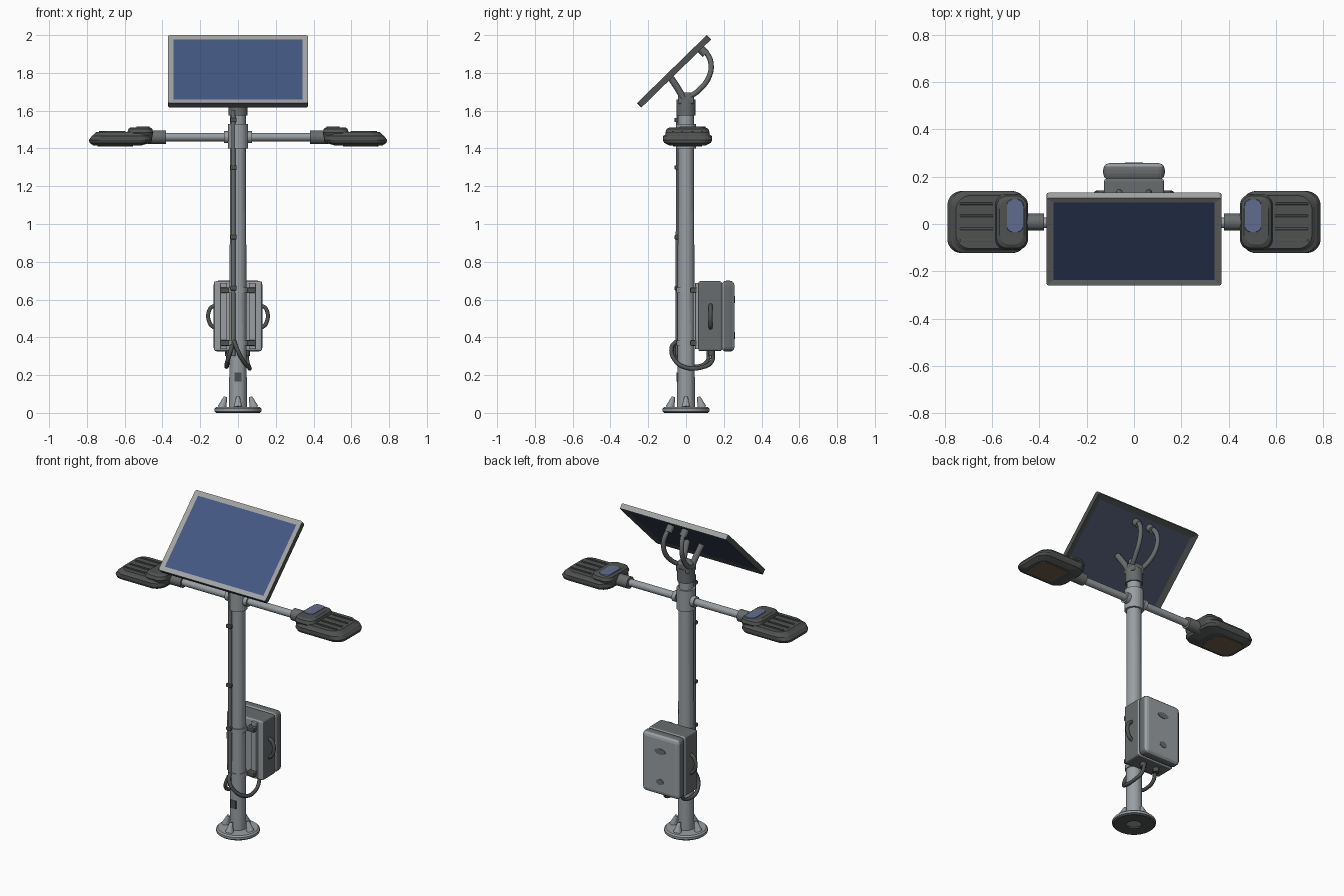
import bpy, bmesh, math
from mathutils import Matrix, Vector

if "Cube" in bpy.data.objects:
    bpy.data.objects.remove(bpy.data.objects["Cube"], do_unlink=True)


def material(name, *rgb):
    m = bpy.data.materials.new(name)
    m.use_nodes = True
    m.diffuse_color = (*rgb, 1)
    m.node_tree.nodes["Principled BSDF"].inputs["Base Color"].default_value = (*rgb, 1)
    return m


STEEL = material("galvanised grey", 0.32, 0.345, 0.365)
MID = material("bracket grey", 0.14, 0.15, 0.155)
DARK = material("charcoal", 0.08, 0.085, 0.085)
FRAME = material("frame grey", 0.36, 0.37, 0.365)
BLUE = material("solar blue", 0.055, 0.095, 0.22)
SLATE = material("panel back slate", 0.06, 0.075, 0.125)
GLASS = material("lamp window blue", 0.12, 0.15, 0.27)
LENS = material("lens brown", 0.17, 0.115, 0.07)


def finish(name, bm, *mats):
    bmesh.ops.recalc_face_normals(bm, faces=bm.faces)
    me = bpy.data.meshes.new(name)
    bm.to_mesh(me)
    bm.free()
    for m in mats:
        me.materials.append(m)
    ob = bpy.data.objects.new(name, me)
    bpy.context.collection.objects.link(ob)
    return ob


def box(name, centre, size, mat, bevel=0):
    bm = bmesh.new()
    bmesh.ops.create_cube(bm, size=1, matrix=Matrix.Translation(centre) @ Matrix.Diagonal((*size, 1)))
    if bevel:
        bmesh.ops.bevel(bm, geom=bm.edges[:], offset=bevel, segments=3, profile=0.5, affect='EDGES')
    return finish(name, bm, mat)


def rod(name, a, b, r1, mat, r2=None, sides=24):
    a, b = Vector(a), Vector(b)
    turn = (b - a).to_track_quat('Z', 'Y').to_matrix().to_4x4()
    bm = bmesh.new()
    bmesh.ops.create_cone(bm, cap_ends=True, segments=sides, radius1=r1,
                          radius2=r1 if r2 is None else r2, depth=(b - a).length,
                          matrix=Matrix.Translation((a + b) / 2) @ turn)
    return finish(name, bm, mat)


def tube(name, pts, r, mat):
    cu = bpy.data.curves.new(name, 'CURVE')
    cu.dimensions = '3D'
    cu.bevel_depth, cu.bevel_resolution, cu.use_fill_caps = r, 3, True
    sp = cu.splines.new('BEZIER')
    sp.bezier_points.add(len(pts) - 1)
    for p, co in zip(sp.bezier_points, pts):
        p.co = co
        p.handle_left_type = p.handle_right_type = 'AUTO'
    cu.materials.append(mat)
    ob = bpy.data.objects.new(name, cu)
    bpy.context.collection.objects.link(ob)
    return ob


def loft(name, rings, corner, mat):
    """Stack rounded rectangles given as (z, cx, cy, half x, half y)."""
    bm = bmesh.new()
    loops = []
    for z, cx, cy, hx, hy in rings:
        loop = []
        for i in range(24):
            ang = math.tau * (i + 0.5) / 24
            c, s = math.cos(ang), math.sin(ang)
            r = min(corner, hx, hy)
            loop.append(bm.verts.new((cx + math.copysign(hx - r, c) + r * c,
                                      cy + math.copysign(hy - r, s) + r * s, z)))
        loops.append(loop)
    for lo, hi in zip(loops, loops[1:]):
        for i in range(24):
            j = (i + 1) % 24
            bm.faces.new((lo[i], lo[j], hi[j], hi[i]))
    bm.faces.new(loops[0])
    bm.faces.new(loops[-1])
    return finish(name, bm, mat)


# Pole and base
rod("pole", (0, 0, 0.01), (0, 0, 1.6), 0.047, STEEL, 0.041, 32)
bm = bmesh.new()
profile = [(0.042, 0), (0.115, 0), (0.124, 0.008), (0.124, 0.022), (0.115, 0.03), (0.042, 0.03)]
verts = [bm.verts.new((r, 0, z)) for r, z in profile]
edges = [bm.edges.new((a, b)) for a, b in zip(verts, verts[1:])]
bmesh.ops.spin(bm, geom=verts + edges, cent=(0, 0, 0), axis=(0, 0, 1), angle=math.tau, steps=40, use_merge=True)
bmesh.ops.remove_doubles(bm, verts=bm.verts, dist=0.0001)
for f in bm.faces:
    f.material_index = int(f.calc_center_median().z < 0.005)
finish("base_flange", bm, STEEL, DARK)
for i in range(4):
    c, s = math.cos(i * math.pi / 2), math.sin(i * math.pi / 2)
    rod("base_bolt", (0.085 * c, 0.085 * s, 0.028), (0.066 * c, 0.066 * s, 0.085), 0.024, STEEL, 0.009, 12)
box("access_hatch", (0, -0.045, 0.19), (0.036, 0.008, 0.05), DARK)

# Conduit with clips along the pole
tube("conduit", [(-0.025, -0.043, 0.3), (-0.025, -0.043, 0.9), (-0.025, -0.04, 1.6)], 0.012, MID)
for z in (0.66, 0.93, 1.3, 1.55):
    box("conduit_clip", (-0.024, -0.05, z), (0.034, 0.022, 0.022), DARK, 0.004)

# Crossarm and hub
rod("crossarm_hub", (0, 0, 1.4), (0, 0, 1.53), 0.054, STEEL)
rod("crossarm", (-0.4, 0.005, 1.46), (0.4, 0.005, 1.46), 0.022, STEEL)

# Lamps
Y = 0.008
for s in (-1, 1):
    side = "left" if s > 0 else "right"
    rod(side + "_arm_socket", (s * 0.05, 0.005, 1.46), (s * 0.075, 0.005, 1.46), 0.032, STEEL)
    rod(side + "_lamp_collar", (s * 0.38, Y, 1.46), (s * 0.48, Y, 1.46), 0.036, MID)
    loft(side + "_lamp_body", [(1.415, s * 0.64, Y, 0.125, 0.095), (1.43, s * 0.625, Y, 0.162, 0.124),
                               (1.445, s * 0.622, Y, 0.167, 0.131), (1.465, s * 0.617, Y, 0.158, 0.131),
                               (1.472, s * 0.613, Y, 0.153, 0.12), (1.486, s * 0.61, Y, 0.142, 0.112)],
         0.06, DARK)
    loft(side + "_lamp_hump", [(1.43, s * 0.52, Y, 0.06, 0.1), (1.485, s * 0.517, Y, 0.069, 0.118),
                               (1.503, s * 0.517, Y, 0.064, 0.11), (1.512, s * 0.517, Y, 0.052, 0.095)],
         0.045, DARK)
    loft(side + "_lamp_window", [(1.509, s * 0.503, 0.035, 0.036, 0.07),
                                 (1.515, s * 0.503, 0.035, 0.034, 0.068)], 0.025, GLASS)
    loft(side + "_lamp_lens", [(1.411, s * 0.65, Y, 0.095, 0.078), (1.417, s * 0.65, Y, 0.095, 0.078)],
         0.03, LENS)
    for y in (-0.07, -0.02, 0.035, 0.085):
        box(side + "_cooling_rib", (s * 0.665, y, 1.487), (0.14, 0.01, 0.012), DARK, 0.003)

# Solar panel: inset glass on the face, inset sheet on the back
bm = bmesh.new()
bmesh.ops.create_cube(bm, size=1, matrix=Matrix.Translation((0, 0, -0.0165)) @ Matrix.Diagonal((0.74, 0.516, 0.033, 1)))
upright = [e for e in bm.edges if abs(e.verts[0].co.z - e.verts[1].co.z) > 0.01]
bmesh.ops.bevel(bm, geom=upright, offset=0.01, segments=2, profile=0.5, affect='EDGES')
bm.normal_update()
top = max(bm.faces, key=lambda f: f.normal.z)
back = min(bm.faces, key=lambda f: f.normal.z)
for f in bm.faces:
    f.material_index = 0 if f is top or f.normal.y > 0.9 else 1
bmesh.ops.inset_individual(bm, faces=[top], thickness=0.03, depth=-0.003)
bmesh.ops.inset_individual(bm, faces=[back], thickness=0.035, depth=-0.01)
top.material_index, back.material_index = 2, 3
bm.transform(Matrix.Translation((0, -0.075, 1.82)) @ Matrix.Rotation(math.radians(44.3), 4, 'X'))
finish("solar_panel", bm, FRAME, DARK, BLUE, SLATE)

# Panel bracket: collar, forked struts and curved back arms
rod("bracket_collar", (0, 0, 1.575), (0, 0, 1.66), 0.05, MID)
box("bracket_block", (0, 0, 1.665), (0.09, 0.085, 0.06), MID, 0.01)
for s in (-1, 1):
    side = "left" if s > 0 else "right"
    tube(side + "_front_strut", [(s * 0.03, -0.01, 1.66), (s * 0.04, -0.045, 1.72), (s * 0.05, -0.085, 1.78)],
         0.018, MID)
    tube(side + "_back_arm", [(s * 0.03, 0.015, 1.67), (s * 0.05, 0.07, 1.71), (s * 0.062, 0.122, 1.78),
                              (s * 0.062, 0.132, 1.85), (s * 0.055, 0.112, 1.9), (s * 0.05, 0.08, 1.93)],
         0.014, MID)
    rod(side + "_panel_foot", (s * 0.05, 0.105, 1.9), (s * 0.05, 0.075, 1.93), 0.022, MID)

# Control cabinet: pale front and back, darker sides and top
for name, y0, y1, hx, hz, bevel in (("cabinet_body", 0.065, 0.19, 0.127, 0.185, 0.01),
                                    ("cabinet_lid", 0.187, 0.257, 0.13, 0.188, 0.026)):
    ob = box(name, (0, (y0 + y1) / 2, 0.512), (hx * 2, y1 - y0, hz * 2), STEEL, bevel)
    ob.data.materials.append(MID)
    for p in ob.data.polygons:
        p.material_index = int(abs(p.normal.y) < 0.5)
for z, w in ((0.6, 0.075), (0.41, 0.05)):
    bm = bmesh.new()
    place = Matrix.Translation((0, 0.257, z)) @ Matrix.Diagonal((w / 2, 1, 0.018, 1)) @ Matrix.Rotation(math.pi / 2, 4, 'X')
    bmesh.ops.create_cone(bm, cap_ends=True, segments=24, radius1=1, radius2=1, depth=0.006, matrix=place)
    finish("cabinet_latch", bm, MID)
for s in (-1, 1):
    side = "left" if s > 0 else "right"
    box(side + "_mount_rail", (s * 0.075, 0.057, 0.512), (0.035, 0.02, 0.35), STEEL, 0.004)
    tube(side + "_handle", [(s * 0.122, 0.13, 0.45), (s * 0.147, 0.13, 0.47), (s * 0.149, 0.13, 0.55),
                            (s * 0.122, 0.13, 0.57)], 0.011, DARK)
    for z in (0.37, 0.65):
        box(side + "_strap_clamp", (s * 0.07, 0.04, z), (0.05, 0.035, 0.03), DARK, 0.005)
for z in (0.37, 0.65):
    rod("pole_strap", (0, 0, z - 0.014), (0, 0, z + 0.014), 0.051, STEEL)

# Cables looping from the pole to the underside of the cabinet
tube("left_cable", [(-0.02, -0.05, 0.38), (-0.01, -0.075, 0.35), (0.025, -0.06, 0.28), (0.058, 0, 0.24),
                    (0.06, 0.08, 0.24), (0.05, 0.135, 0.27), (0.045, 0.14, 0.34)], 0.011, DARK)
tube("right_cable", [(-0.03, -0.05, 0.36), (-0.045, -0.058, 0.31), (-0.06, -0.02, 0.26), (-0.06, 0.05, 0.245),
                     (-0.055, 0.11, 0.27), (-0.05, 0.12, 0.34)], 0.011, DARK)
for x in (-0.05, 0.045):
    rod("cable_gland", (x, 0.135, 0.3), (x, 0.135, 0.34), 0.018, DARK, sides=12)

# Convert curves and smooth the rounded surfaces
parts = [o for o in bpy.context.collection.objects if o.type in {'MESH', 'CURVE'}]
for o in bpy.context.view_layer.objects:
    o.select_set(o in parts)
bpy.context.view_layer.objects.active = parts[0]
bpy.ops.object.convert(target='MESH')
bpy.ops.object.shade_smooth_by_angle(angle=math.radians(35))
